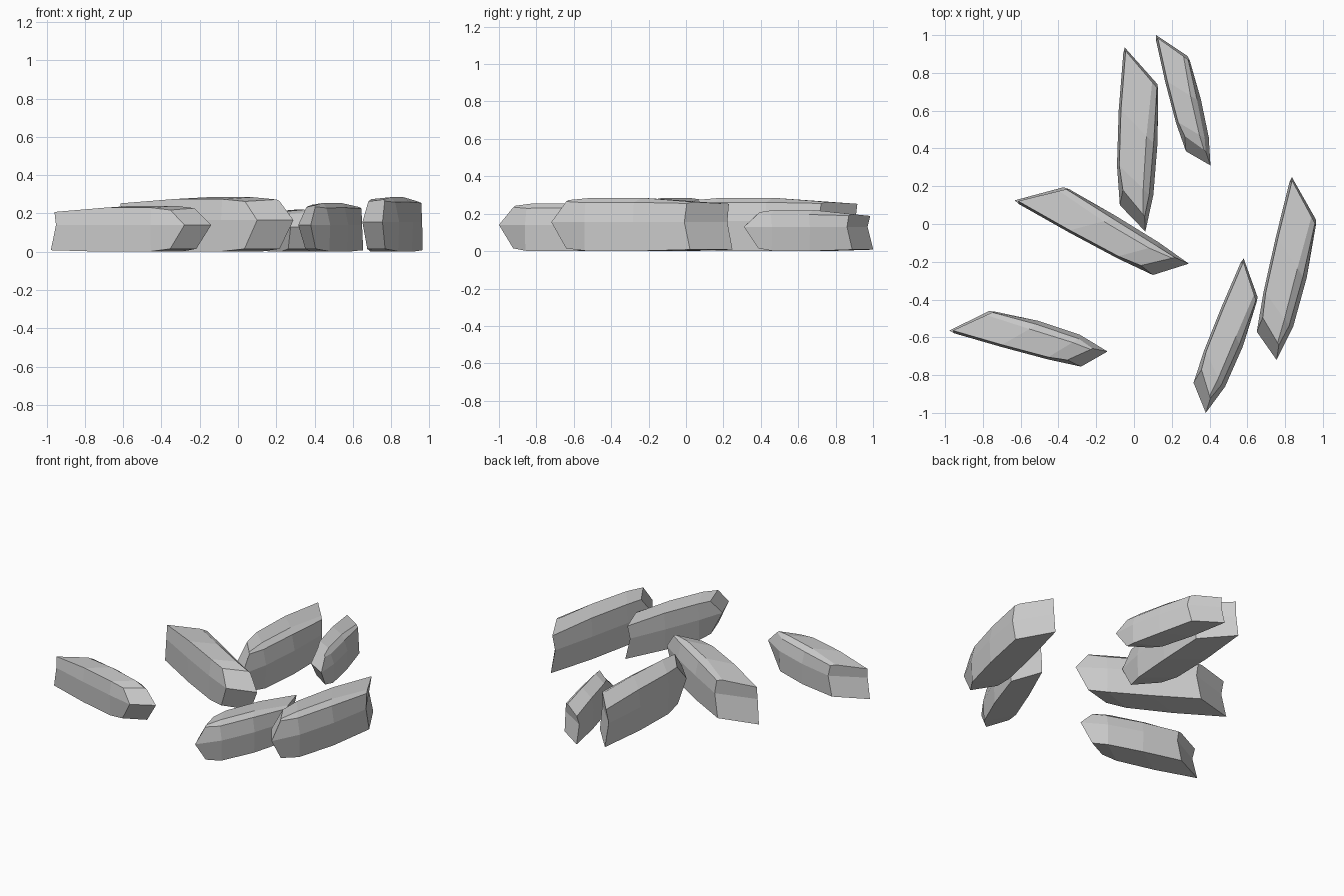
import bpy, bmesh
from mathutils import Vector

if "Cube" in bpy.data.objects:
    bpy.data.objects.remove(bpy.data.objects["Cube"])

# Plan corners: far left, far right, near left, near right;
# then side bulges (left, right), height, height of the widest line
CHIPS = {
    "chip_centre": ((-.635, .12), (-.37, .20), (.10, -.27), (.29, -.21), .01, .012, .285, .165),
    "chip_back": ((-.055, .935), (.13, .74), (-.075, .10), (.06, -.04), .02, .025, .285, .16),
    "chip_back_small": ((.11, 1.0), (.29, .89), (.275, .385), (.405, .31), .012, .02, .22, .13),
    "chip_front_left": ((-.98, -.57), (-.765, -.455), (-.28, -.755), (-.14, -.675), .008, .035, .24, .14),
    "chip_front_right": ((.575, -.18), (.66, -.39), (.315, -.84), (.38, -1.0), .01, .035, .255, .14),
    "chip_right": ((.83, .25), (.97, .02), (.65, -.57), (.755, -.72), .01, .035, .285, .155),
}

# Stations along a chip: position, bulge share, top drop, bottom lift,
# lengthwise shift of bottom / middle / top, ridge position across the top
STATIONS = [
    (0.0, 0.0, .022, .008, 0.0, .03, .018, .85),
    (0.4, 0.9, .000, .000, 0.0, 0.0, 0.0, .78),
    (0.75, 1.0, .000, .002, 0.0, 0.0, 0.0, .80),
    (1.0, 0.0, .012, .015, -.08, 0.0, -.08, .92),
]


def make_chip(name, fl, fr, nl, nr, bulge_l, bulge_r, height, waist):
    fl, fr, nl, nr = (Vector(p) for p in (fl, fr, nl, nr))
    axis = (nl + nr - fl - fr).normalized()
    out = Vector((axis.y, -axis.x))            # points to the left side
    if out.dot(fl + nl - fr - nr) < 0:
        out = -out
    bm = bmesh.new()
    rings = []
    for t, b, drop, lift, s_bot, s_mid, s_top, ridge in STATIONS:
        left = fl.lerp(nl, t) + out * bulge_l * b
        right = fr.lerp(nr, t) - out * bulge_r * b
        top_l = left - out * .012 + axis * s_top
        top_r = right + out * (.008 + .014 * b) + axis * s_top
        top = height - drop
        pts = [
            (left - out * .006 + axis * s_bot, lift),
            (left + axis * s_mid, waist),
            (top_l, top - .010),
            (top_l.lerp(top_r, ridge), top),
            (top_r, top - .008 - .018 * b),
            (right + axis * s_mid, waist),
            (right + out * .006 + axis * s_bot, lift),
        ]
        rings.append([bm.verts.new((p.x, p.y, z)) for p, z in pts])
    # Long sides
    for a, c in zip(rings, rings[1:]):
        for i in range(7):
            j = (i + 1) % 7
            bm.faces.new((a[i], a[j], c[j], c[i]))
    # Notched far end and pointed near end
    for r in (rings[0], rings[-1]):
        bm.faces.new((r[0], r[1], r[5], r[6]))
        bm.faces.new(r[1:6])
    bmesh.ops.recalc_face_normals(bm, faces=bm.faces[:])
    mesh = bpy.data.meshes.new(name)
    bm.to_mesh(mesh)
    bm.free()
    obj = bpy.data.objects.new(name, mesh)
    bpy.context.collection.objects.link(obj)
    return obj


for name, data in CHIPS.items():
    make_chip(name, *data)
